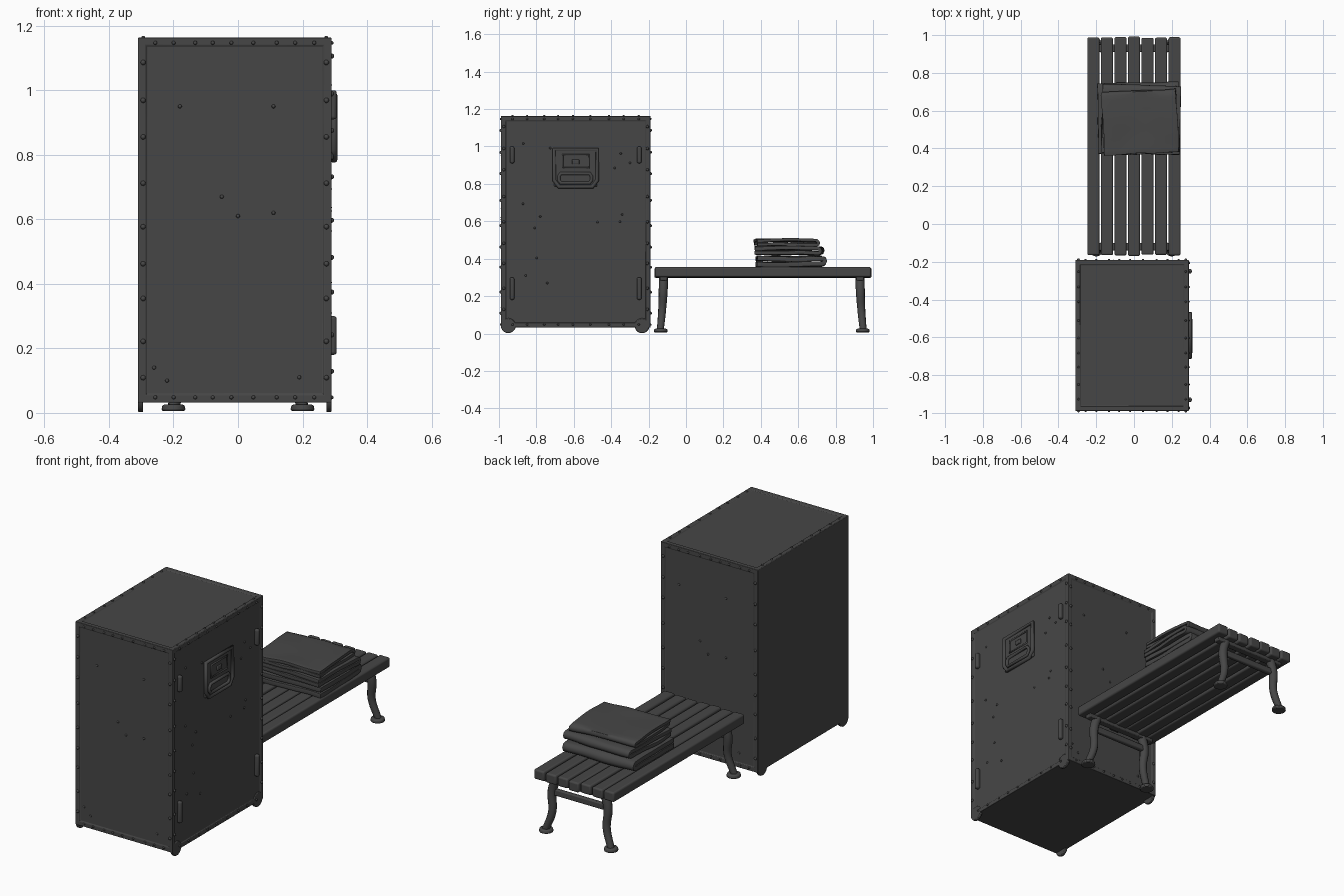
import bpy, bmesh, math, random
from mathutils import Vector, Matrix, noise

if "Cube" in bpy.data.objects:
    bpy.data.objects.remove(bpy.data.objects["Cube"])

random.seed(4)
mat = bpy.data.materials.new("dark grey")
mat.diffuse_color = (0.062, 0.062, 0.062, 1)
mat.use_nodes = True
mat.node_tree.nodes["Principled BSDF"].inputs["Base Color"].default_value = mat.diffuse_color


def finish(name, bm, bevel=0, segs=2, angle=35):
    bmesh.ops.recalc_face_normals(bm, faces=bm.faces)
    me = bpy.data.meshes.new(name)
    bm.to_mesh(me)
    bm.free()
    ob = bpy.data.objects.new(name, me)
    bpy.context.collection.objects.link(ob)
    me.materials.append(mat)
    if bevel:
        m = ob.modifiers.new("bevel", 'BEVEL')
        m.width, m.segments, m.limit_method = bevel, segs, 'ANGLE'
    bpy.ops.object.select_all(action='DESELECT')
    ob.select_set(True)
    bpy.context.view_layer.objects.active = ob
    bpy.ops.object.shade_smooth_by_angle(angle=math.radians(angle))
    return ob


def add_box(bm, lo, hi):
    lo, hi = Vector(lo), Vector(hi)
    size = hi - lo
    return bmesh.ops.create_cube(bm, size=1, matrix=Matrix.Translation((lo + hi) / 2)
                                 @ Matrix.Diagonal((*size, 1)))['verts']


def box(name, lo, hi, bevel=0.005, segs=2):
    bm = bmesh.new()
    add_box(bm, lo, hi)
    return finish(name, bm, bevel, segs)


def tube(name, points, radius, closed=False, scale=None):
    """Round bar along a path; scale gives a taper per point."""
    cu = bpy.data.curves.new(name, 'CURVE')
    cu.dimensions, cu.bevel_depth, cu.bevel_resolution = '3D', radius, 3
    cu.use_fill_caps = True
    sp = cu.splines.new('BEZIER')
    sp.bezier_points.add(len(points) - 1)
    for i, p in enumerate(points):
        b = sp.bezier_points[i]
        b.co = p
        b.handle_left_type = b.handle_right_type = 'VECTOR' if closed else 'AUTO'
        b.radius = scale[i] if scale else 1
    sp.use_cyclic_u = closed
    sp.resolution_u = 6
    ob = bpy.data.objects.new(name, cu)
    bpy.context.collection.objects.link(ob)
    cu.materials.append(mat)
    return ob


# Locker body: recessed panels on front, back, door side and top
X0, X1, Y0, Y1, Z0, Z1 = -0.31, 0.29, -0.99, -0.19, 0.032, 1.163
bm = bmesh.new()
add_box(bm, (X0, Y0, Z0), (X1, Y1, Z1))
bmesh.ops.recalc_face_normals(bm, faces=bm.faces)
panels = [f for f in bm.faces if f.normal.x > -0.5 and f.normal.z > -0.5]
bmesh.ops.inset_individual(bm, faces=panels, thickness=0.034, depth=0)
bmesh.ops.inset_individual(bm, faces=panels, thickness=0.003, depth=-0.005)
finish("locker_body", bm, 0.006)

# Rivets along the frame, plus a few loose ones on the panels
bm = bmesh.new()


def rivet(p, r=0.008):
    bmesh.ops.create_uvsphere(bm, u_segments=8, v_segments=6, radius=r,
                              matrix=Matrix.Translation(p))


for i in range(9):
    t = (i + 0.3 + 0.4 * random.random()) / 9
    z = Z0 + 0.03 + t * (Z1 - Z0 - 0.06)
    x = X0 + 0.03 + t * (X1 - X0 - 0.06)
    y = Y0 + 0.03 + t * (Y1 - Y0 - 0.06)
    for fy in (Y0, Y1):
        for fx in (X0 + 0.016, X1 - 0.016):
            rivet((fx, fy, z))
        for fz in (Z0 + 0.016, Z1 - 0.016):
            rivet((x, fy, fz), 0.006)
        rivet((X1, fy + (0.016 if fy == Y0 else -0.016), z + 0.02))
    rivet((X1, y, Z1 - 0.016), 0.006)
    rivet((X1, y, Z0 + 0.016), 0.006)
    for fx in (X0 + 0.016, X1 - 0.016):
        rivet((fx, y, Z1), 0.006)
for x, z in ((-0.18, 0.95), (0.11, 0.95), (-0.05, 0.67), (0, 0.61), (0.11, 0.62),
             (-0.22, 0.1), (0.19, 0.11), (-0.26, 0.14)):
    rivet((x, Y0 + 0.005, z), 0.006)
    rivet((-x, Y1 - 0.005, z), 0.006)
for i in range(16):
    rivet((X1 - 0.005, random.uniform(-0.93, -0.25), random.uniform(0.1, 1.08)), 0.006)
finish("locker_rivets", bm, angle=60)

# Curved corner feet under both locker sides
for y in (-0.95, -0.235):
    for x in (X0 + 0.008, X1 - 0.008):
        bm = bmesh.new()
        bmesh.ops.create_cone(bm, cap_ends=True, segments=20, radius1=0.04, radius2=0.04,
                              depth=0.016, matrix=Matrix.Translation((x, y, 0.042))
                              @ Matrix.Rotation(math.pi / 2, 4, 'Y'))
        finish("locker_foot", bm, 0.004)

# Hinges
for y in (-0.93, -0.25):
    for z in (0.24, 0.955):
        h = 0.06 if z < 0.5 else 0.045
        box("hinge", (0.28, y - 0.012, z - h), (0.306, y + 0.012, z + h), 0.009, 3)

# Latch plate with raised rim, card holder and pull bar
box("latch_plate", (0.28, -0.705, 0.785), (0.296, -0.475, 0.985), 0.005)
tube("latch_rim", [(0.297, y, z) for y, z in
     ((-0.68, 0.785), (-0.705, 0.82), (-0.705, 0.985), (-0.475, 0.985), (-0.475, 0.82), (-0.5, 0.785))],
     0.011, True)
tube("latch_pull", [(0.3, y, z) for y, z in
     ((-0.67, 0.805), (-0.68, 0.82), (-0.68, 0.84), (-0.67, 0.855), (-0.515, 0.855), (-0.505, 0.84),
      (-0.505, 0.82), (-0.515, 0.805))], 0.009, True)
tube("latch_card_frame", [(0.296, y, z) for y, z in
     ((-0.66, 0.885), (-0.66, 0.955), (-0.52, 0.955), (-0.52, 0.885))], 0.006, True)
box("latch_catch", (0.29, -0.61, 0.905), (0.303, -0.57, 0.93), 0.004)

# Bench slats, slightly uneven
for i in range(7):
    x = -0.215 + i * 0.0717
    e, dz = random.uniform(0, 0.012), random.uniform(-0.003, 0.002)
    box("bench_slat", (x - 0.032, -0.17 + e, 0.3 + dz), (x + 0.032, 0.993 - e, 0.354 + dz), 0.009, 3)

# Bench leg frames: curved legs, round feet, cross bar and slat support
for yc, s in ((-0.12, -1), (0.93, 1)):
    for m in (-1, 1):
        pts = [(m * 0.15, yc, 0.31), (m * 0.172, yc + s * 0.002, 0.23), (m * 0.168, yc + s * 0.008, 0.12),
               (m * 0.2, yc + s * 0.017, 0.022)]
        tube("bench_leg", pts, 0.022, scale=[1.1, 1.1, 0.95, 0.85])
        bm = bmesh.new()
        bmesh.ops.create_cone(bm, cap_ends=True, segments=20, radius1=0.038, radius2=0.034, depth=0.02,
                              matrix=Matrix.Translation((m * 0.2, yc + s * 0.015, 0.016)))
        finish("bench_foot", bm, 0.006)
    box("bench_cross_bar", (-0.17, yc - 0.012, 0.215), (0.17, yc + 0.012, 0.25), 0.006)
    box("bench_slat_support", (-0.215, yc - 0.02, 0.283), (0.215, yc + 0.02, 0.306), 0.005)


# Folded cloths: serpentine strip, extruded across and gently crumpled
def cloth(name, x0, x1, y0, y1, z, layers, step, turn, seed):
    prof = []
    r = step / 2
    for k in range(layers):
        fwd = k % 2 == 0
        a, b = (y0 + r, y1 - r) if fwd else (y1 - r, y0 + r)
        h = z + k * step
        prof += [(a + (b - a) * j / 12, h) for j in range(13)]
        if k < layers - 1:
            sgn = 1 if fwd else -1
            prof += [(b + sgn * r * math.sin(t), h + r - r * math.cos(t))
                     for t in (math.pi / 4, math.pi / 2, 3 * math.pi / 4)]
    bm = bmesh.new()
    n = 14
    cx, cy = (x0 + x1) / 2, (y0 + y1) / 2
    grid = []
    for i in range(n + 1):
        x = x0 + (x1 - x0) * i / n
        row = []
        for k, (y, h) in enumerate(prof):
            w = noise.noise_vector(Vector((x * 7, y * 7, k // 16 * 3 + seed)))
            edge = 0.008 * noise.noise(Vector((y * 5, k // 16 * 9, seed)))
            p = Vector((x + edge - cx, y + w.y * 0.008 - cy, h + w.z * 0.006))
            row.append(bm.verts.new(Matrix.Rotation(turn, 3, 'Z') @ p + Vector((cx, cy, 0))))
        grid.append(row)
    for i in range(n):
        for k in range(len(prof) - 1):
            bm.faces.new((grid[i][k], grid[i + 1][k], grid[i + 1][k + 1], grid[i][k + 1]))
    ob = finish(name, bm, angle=70)
    so = ob.modifiers.new("thickness", 'SOLIDIFY')
    so.thickness, so.offset = step * 0.8, 0
    be = ob.modifiers.new("soft", 'BEVEL')
    be.width, be.segments, be.limit_method = step * 0.22, 2, 'ANGLE'
    be.angle_limit = math.radians(60)


cloth("folded_cloth_bottom", -0.19, 0.24, 0.36, 0.735, 0.37, 2, 0.031, 0.02, 1)
cloth("folded_cloth_middle", -0.17, 0.245, 0.36, 0.725, 0.43, 2, 0.025, -0.03, 5)
cloth("folded_cloth_top", -0.165, 0.23, 0.362, 0.70, 0.478, 2, 0.02, 0.05, 9)
